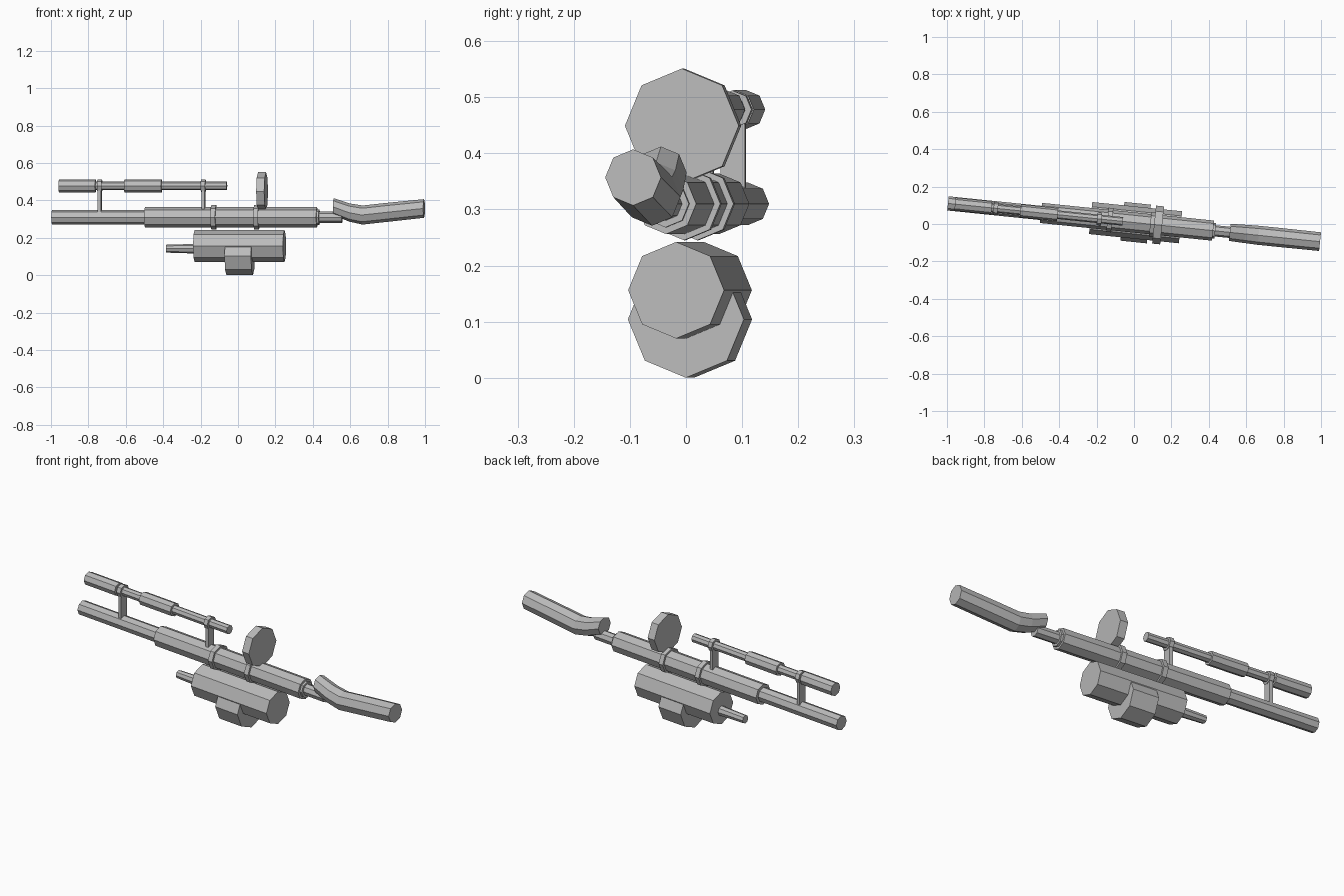
import bpy
import bmesh
from math import cos, sin, tau, radians
from mathutils import Matrix

cube = bpy.data.objects.get("Cube")
if cube:
    bpy.data.objects.remove(cube, do_unlink=True)

metal = bpy.data.materials.new("plain grey")
metal.use_nodes = True
GREY = (0.5, 0.5, 0.5, 1)
metal.diffuse_color = GREY
metal.node_tree.nodes["Principled BSDF"].inputs["Base Color"].default_value = GREY

# The whole weapon is turned slightly about the vertical axis
TURN = Matrix.Translation((0, 0.008, 0)) @ Matrix.Rotation(radians(-5.87), 4, 'Z')
SIDES = 8


def finish(name, bm):
    bmesh.ops.recalc_face_normals(bm, faces=bm.faces)
    bm.transform(TURN)
    mesh = bpy.data.meshes.new(name)
    bm.to_mesh(mesh)
    bm.free()
    mesh.materials.append(metal)
    obj = bpy.data.objects.new(name, mesh)
    bpy.context.collection.objects.link(obj)
    return obj


def tube(name, stations):
    """Capped eight-sided tube through (x, z, radius) stations."""
    bm = bmesh.new()
    rings = []
    for x, z, r in stations:
        rings.append([bm.verts.new((x, r * sin(i * tau / SIDES), z + r * cos(i * tau / SIDES)))
                      for i in range(SIDES)])
    for a, b in zip(rings, rings[1:]):
        for i in range(SIDES):
            j = (i + 1) % SIDES
            bm.faces.new((a[i], a[j], b[j], b[i]))
    bm.faces.new(rings[0])
    bm.faces.new(rings[-1])
    return finish(name, bm)


def cylinder(name, x0, x1, z, r):
    return tube(name, [(x0, z, r), (x1, z, r)])


def post(name, x, z0, z1, thick, wide):
    bm = bmesh.new()
    size = Matrix.Diagonal((thick, wide, z1 - z0, 1))
    bmesh.ops.create_cube(bm, size=1, matrix=Matrix.Translation((x, 0, (z0 + z1) / 2)) @ size)
    return finish(name, bm)


# Barrel, receiver and the rod that joins the stock
AXIS = 0.31
cylinder("barrel", -1.0, -0.49, AXIS, 0.038)
cylinder("receiver", -0.5, 0.425, AXIS, 0.054)
cylinder("receiver_collar", 0.42, 0.437, AXIS, 0.042)
cylinder("stock_rod", 0.43, 0.56, AXIS, 0.03)
for name, x in (("front_band", -0.13), ("rear_band", 0.1)):
    cylinder(name, x - 0.013, x + 0.013, AXIS, 0.065)

# Curved stock
tube("stock", [(0.515, 0.366, 0.046), (0.60, 0.335, 0.049), (0.67, 0.322, 0.051),
               (0.78, 0.334, 0.051), (1.0, 0.357, 0.05)])

# Sight tube with its rings and posts
SIGHT = 0.478
cylinder("sight_tube", -0.77, -0.06, SIGHT, 0.023)
cylinder("sight_front", -0.962, -0.765, SIGHT, 0.035)
cylinder("sight_middle", -0.61, -0.41, SIGHT, 0.035)
for name, x, foot in (("front", -0.743, 0.335), ("rear", -0.186, 0.355)):
    cylinder(name + "_sight_ring", x - 0.012, x + 0.012, SIGHT, 0.034)
    post(name + "_sight_post", x, foot, SIGHT, 0.018, 0.044)

# Round plate above the receiver
cylinder("round_plate", 0.108, 0.151, 0.449, 0.102)

# Drums and nozzle underneath
cylinder("upper_drum", -0.233, 0.25, 0.156, 0.086)
cylinder("lower_drum", -0.062, 0.08, 0.104, 0.104)
tube("nozzle", [(-0.386, 0.142, 0.021), (-0.22, 0.142, 0.026)])
